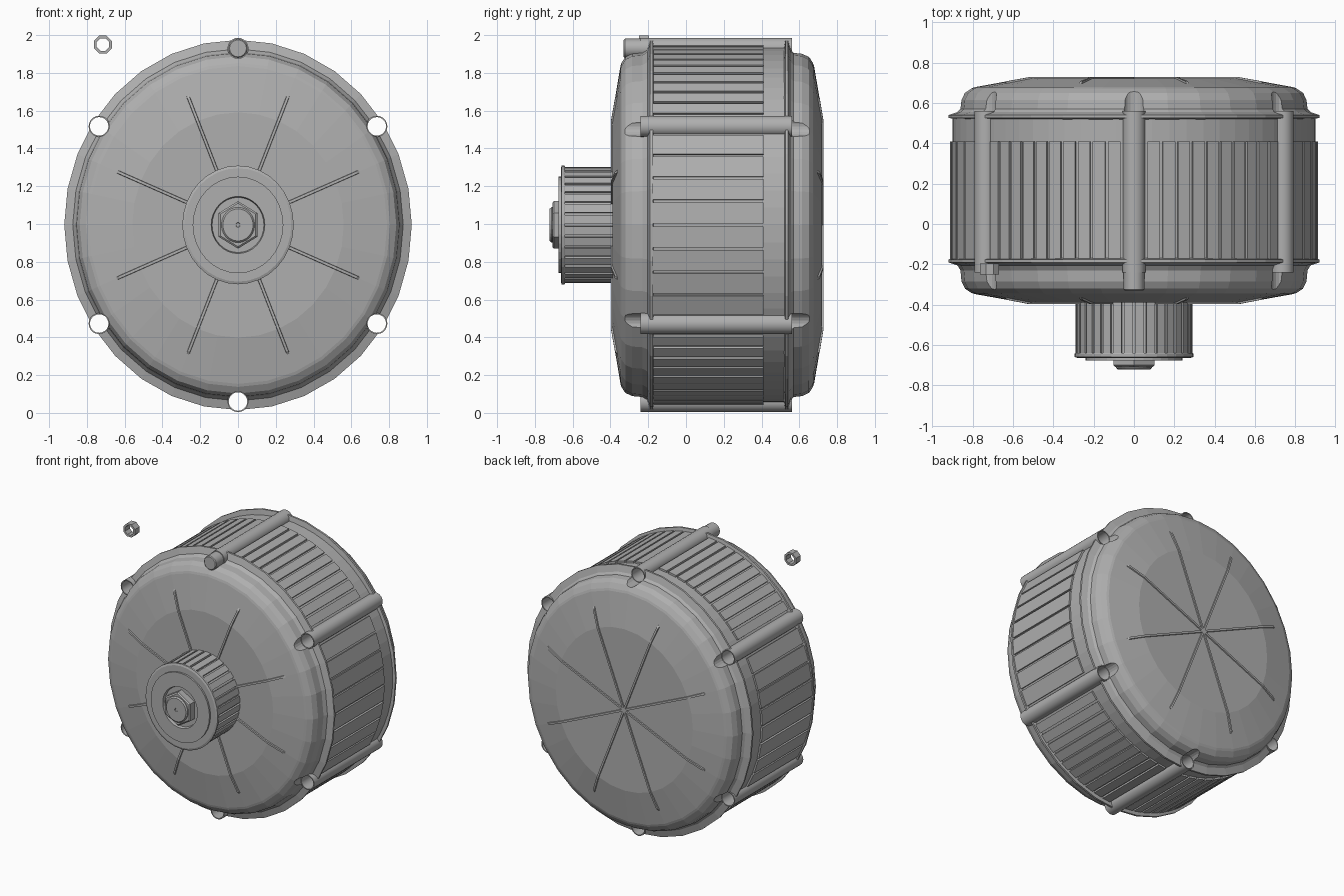
import bpy, bmesh, math

if "Cube" in bpy.data.objects:
    bpy.data.objects.remove(bpy.data.objects["Cube"])

CZ = 0.995      # height of the motor axis
SZ = 1.065      # vertical stretch of the covers
SZ_CORE = 1.045  # vertical stretch of the ribbed core

grey = bpy.data.materials.new("metal grey")
grey.diffuse_color = (0.43, 0.43, 0.43, 1)
grey.use_nodes = True
grey.node_tree.nodes["Principled BSDF"].inputs["Base Color"].default_value = grey.diffuse_color


def finish(name, bm, smooth=None):
    bmesh.ops.remove_doubles(bm, verts=bm.verts, dist=1e-5)
    bmesh.ops.recalc_face_normals(bm, faces=bm.faces)
    me = bpy.data.meshes.new(name)
    bm.to_mesh(me)
    bm.free()
    me.materials.append(grey)
    ob = bpy.data.objects.new(name, me)
    bpy.context.collection.objects.link(ob)
    if smooth:
        select(ob)
        bpy.ops.object.shade_smooth_by_angle(angle=math.radians(smooth))
    return ob


def select(ob):
    bpy.ops.object.select_all(action='DESELECT')
    ob.select_set(True)
    bpy.context.view_layer.objects.active = ob


def lathe(bm, profile, n, cx=0, cz=CZ, sz=1.0, phase=0.0, loop=False):
    """Spin (radius, y) points around an axis along y."""
    rings = []
    for r, y in profile:
        rings.append([bm.verts.new((cx + r * math.cos(a), y, cz + sz * r * math.sin(a)))
                      for a in (phase + 2 * math.pi * k / n for k in range(n))])
    pairs = list(zip(rings, rings[1:]))
    if loop:
        pairs.append((rings[-1], rings[0]))
    for p, q in pairs:
        for k in range(n):
            j = (k + 1) % n
            bm.faces.new((p[k], p[j], q[j], q[k]))


def turned(name, profile, n, smooth=None, **kw):
    bm = bmesh.new()
    lathe(bm, profile, n, **kw)
    return finish(name, bm, smooth)


def arc_blocks(name, spans, r0, r1, y0, y1, sz):
    """Raised blocks between pairs of angles."""
    bm = bmesh.new()
    for a0, a1 in spans:
        v = [bm.verts.new((r * math.cos(a), y, CZ + sz * r * math.sin(a)))
             for y in (y0, y1) for r, a in ((r0, a0), (r1, a0), (r1, a1), (r0, a1))]
        for f in ((0, 1, 2, 3), (4, 5, 6, 7), (0, 1, 5, 4), (1, 2, 6, 5), (2, 3, 7, 6), (3, 0, 4, 7)):
            bm.faces.new([v[i] for i in f])
    return finish(name, bm)


def spokes(name, path, w=0.011):
    """Eight radial ribs; path holds (radius, outer y, inner y)."""
    bm = bmesh.new()
    for k in range(8):
        a = math.radians(22.5 + 45 * k)
        c, s = math.cos(a), math.sin(a)
        rows = []
        for r, yo, yi in path:
            rows.append([bm.verts.new((r * c - t * s, y, CZ + SZ * (r * s + t * c)))
                         for t, y in ((-w, yi), (-w * 0.6, yo), (w * 0.6, yo), (w, yi))])
        for p, q in zip(rows, rows[1:]):
            for i in range(4):
                bm.faces.new((p[i], p[(i + 1) % 4], q[(i + 1) % 4], q[i]))
        bm.faces.new(rows[0])
        bm.faces.new(rows[-1])
    return finish(name, bm)


# Covers: stepped rim, rounded shoulder, shallow cone, flat centre
front_cover = turned("front_cover", [
    (0, -.388), (.56, -.388), (.79, -.347), (.805, -.342), (.838, -.32), (.855, -.285),
    (.86, -.23), (.875, -.205), (.92, -.19), (.92, -.176), (.88, -.168), (0, -.168)], 32, sz=SZ)
back_cover = turned("back_cover", [
    (0, .72), (.56, .72), (.79, .678), (.805, .672), (.838, .65), (.855, .615),
    (.86, .57), (.875, .555), (.92, .54), (.92, .526), (.88, .518), (0, .518)], 32, sz=SZ)

# Core between the covers
core = turned("core", [(0, -.18), (.899, -.18), (.899, .53), (0, .53)], 64, sz=SZ_CORE)

# Bolt channels around the rim
channels = [(0, .935), (0, -.935)] + [(sx * .735, sz * .522) for sx in (-1, 1) for sz in (-1, 1)]
bm = bmesh.new()
for x, z in channels:
    lathe(bm, [(0, -.8), (.053, -.8), (.053, .9), (0, .9)], 20, cx=x, cz=CZ + z)
cutter = finish("channel_cutter", bm)
cutter.hide_render = True
for ob in (front_cover, back_cover, core):
    mod = ob.modifiers.new("channels", 'BOOLEAN')
    mod.operation = 'DIFFERENCE'
    mod.solver = 'EXACT'
    mod.object = cutter
    select(ob)
    bpy.ops.object.modifier_apply(modifier=mod.name)
bpy.data.objects.remove(cutter)

# Hollow tie tubes in the channels
bm = bmesh.new()
for x, z in channels:
    lathe(bm, [(.049, -.24), (.056, -.24), (.056, .56), (.049, .56)], 20,
          cx=x, cz=CZ + z, loop=True)
finish("tie_tubes", bm, 40)

# Cooling plates, split into sectors between the tubes
side = math.atan2(.522 / SZ_CORE, .735)
half = math.pi / 2
sectors = [(side, half, 10), (half, math.pi - side, 10), (math.pi - side, math.pi + side, 8),
           (math.pi + side, 3 * half, 10), (3 * half, 4 * half - side, 10), (-side, side, 8)]
spans = []
for a, b, n in sectors:
    a, b = a + .066, b - .066
    step = (b - a) / n
    spans += [(a + i * step + .008, a + (i + 1) * step - .008) for i in range(n)]
arc_blocks("cooling_plates", spans, .87, .912, -.175, .41, SZ_CORE)

# Radial ribs on both covers
spokes("front_ribs", [(.2, -.397, -.37), (.56, -.397, -.37), (.68, -.376, -.35), (.695, -.364, -.35)])
spokes("back_ribs", [(.0, .728, .70), (.56, .728, .70), (.68, .708, .68), (.695, .697, .68)])

# Toothed pulley with a recessed centre
turned("pulley", [
    (0, -.38), (.275, -.38), (.275, -.64), (.293, -.64), (.295, -.645), (.295, -.658),
    (.282, -.663), (.24, -.663), (.24, -.676), (.142, -.676), (.137, -.655), (0, -.655)],
    32, sz=SZ)
teeth = 32
arc_blocks("pulley_teeth", [(2 * math.pi * (k + .12) / teeth, 2 * math.pi * (k + .88) / teeth)
                            for k in range(teeth)], .26, .289, -.386, -.641, SZ)

# Hexagonal nut and shaft end
turned("shaft_nut", [(0, -.65), (.118, -.65), (.118, -.70), (.108, -.708), (0, -.708)],
       6, sz=SZ, phase=math.pi / 6)
turned("shaft_end", [(0, -.65), (.088, -.65), (.088, -.713), (.08, -.722), (.012, -.722),
                     (.01, -.718), (0, -.718)], 24, sz=SZ)

# Bolt head in the top channel
turned("top_bolt", [(0, -.33), (.045, -.33), (.051, -.324), (.051, -.15), (0, -.15)], 16,
       smooth=30, cz=CZ + .935)

# Loose nut beside the housing
turned("loose_nut", [(.036, -.25), (.051, -.25), (.051, -.195), (.036, -.195)], 8,
       cx=-.715, cz=1.95, phase=math.pi / 8, loop=True)
